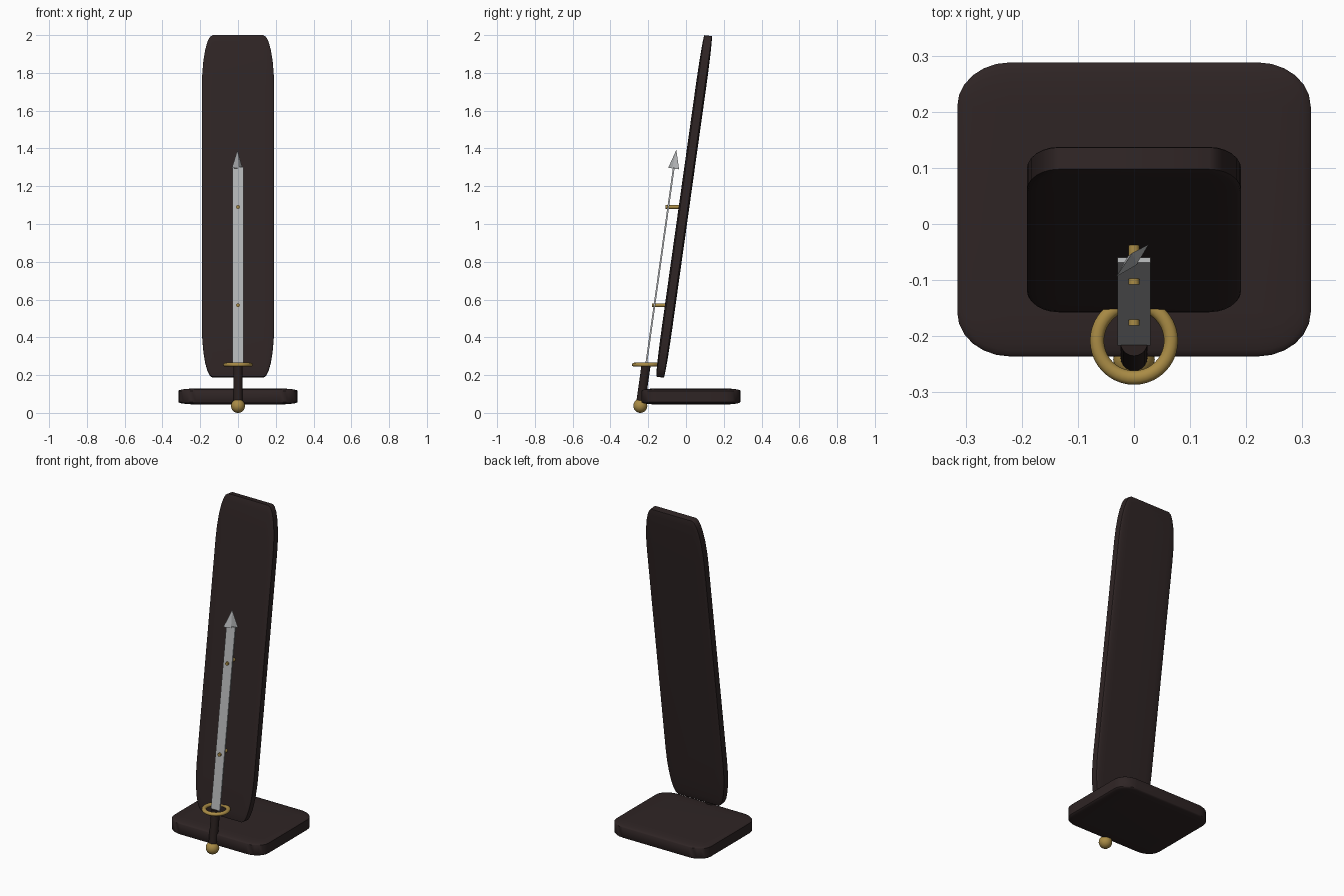
import bpy, bmesh, math
from mathutils import Matrix, Vector

if "Cube" in bpy.data.objects:
    bpy.data.objects.remove(bpy.data.objects["Cube"], do_unlink=True)

TILT = Matrix.Rotation(math.radians(-8), 4, 'X')


def material(name, rgb):
    m = bpy.data.materials.new(name)
    m.use_nodes = True
    m.diffuse_color = (*rgb, 1)
    bsdf = next(n for n in m.node_tree.nodes if n.type == 'BSDF_PRINCIPLED')
    bsdf.inputs["Base Color"].default_value = (*rgb, 1)
    return m


WOOD = material("dark wood", (0.028, 0.018, 0.018))
STEEL = material("steel", (0.47, 0.48, 0.49))
GOLD = material("gold", (0.40, 0.26, 0.06))
GRIP = material("grip leather", (0.022, 0.014, 0.013))


def finish(name, bm, mat, matrix, smooth=True):
    """Turn a bmesh into a placed, coloured object."""
    bm.transform(matrix)
    bmesh.ops.recalc_face_normals(bm, faces=bm.faces)
    mesh = bpy.data.meshes.new(name)
    bm.to_mesh(mesh)
    bm.free()
    mesh.materials.append(mat)
    ob = bpy.data.objects.new(name, mesh)
    bpy.context.collection.objects.link(ob)
    if smooth:
        bpy.ops.object.select_all(action='DESELECT')
        ob.select_set(True)
        bpy.context.view_layer.objects.active = ob
        bpy.ops.object.shade_smooth_by_angle(angle=math.radians(40))
    return ob


def place(loc, rot=Matrix.Identity(4), scale=(1, 1, 1)):
    return Matrix.Translation(loc) @ rot @ Matrix.Diagonal((*scale, 1))


def slab(name, loc, half, rot=Matrix.Identity(4)):
    """Softly rounded board: rounding stretches with its proportions."""
    bm = bmesh.new()
    bmesh.ops.create_cube(bm, size=2)
    bmesh.ops.bevel(bm, geom=bm.edges[:], offset=0.3, segments=6,
                    profile=0.5, affect='EDGES')
    finish(name, bm, WOOD, place(loc, rot, half))


def rod(name, loc, radius, length, mat, rot, sides=20):
    bm = bmesh.new()
    bmesh.ops.create_cone(bm, cap_ends=True, segments=sides, radius1=radius,
                          radius2=radius, depth=length)
    finish(name, bm, mat, place(loc, rot))


def axis_point(z):
    """Point on the sword's leaning axis at height z."""
    return Vector((0, -0.242 + (z - 0.036) * math.tan(math.radians(8)), z))


# Stand
slab("base", (0, 0.026, 0.087), (0.315, 0.262, 0.042))
slab("backboard", (0, -0.01, 1.093), (0.191, 0.028, 0.913), TILT)

# Pommel and grip
bm = bmesh.new()
bmesh.ops.create_uvsphere(bm, u_segments=24, v_segments=16, radius=0.037)
finish("pommel", bm, GOLD, place(axis_point(0.037)))
rod("grip", axis_point(0.15), 0.024, 0.21, GRIP, TILT)

# Ring guard, swept from a small circle
bm = bmesh.new()
tube = bmesh.ops.create_circle(bm, segments=12, radius=0.0125)
turn = Matrix.Translation((0.066, 0, 0)) @ Matrix.Rotation(math.pi / 2, 4, 'X')
bmesh.ops.transform(bm, matrix=turn, verts=tube["verts"])
bmesh.ops.spin(bm, geom=bm.verts[:] + bm.edges[:], axis=(0, 0, 1),
               cent=(0, 0, 0), angle=math.tau, steps=40)
bmesh.ops.remove_doubles(bm, verts=bm.verts, dist=0.0005)
finish("ring_guard", bm, GOLD, place((0, -0.208, 0.255), scale=(1, 1, 0.85)))

# Blade and its flattened, twisted four-sided point
bm = bmesh.new()
bmesh.ops.create_cube(bm, size=1)
finish("blade", bm, STEEL,
       place(axis_point(0.775), TILT, (0.058, 0.009, 1.06)), smooth=False)
bm = bmesh.new()
bmesh.ops.create_cone(bm, cap_ends=True, segments=4, radius1=1, radius2=0, depth=1)
widest = max(bm.verts, key=lambda v: v.co.xy.length).co
bm.transform(Matrix.Rotation(-math.atan2(widest.y, widest.x), 4, 'Z'))
twist = TILT @ Matrix.Rotation(math.radians(45), 4, 'Z')
finish("blade_tip", bm, STEEL,
       place(axis_point(1.343) + Vector((-0.003, 0, 0)), twist, (0.041, 0.011, 0.1)),
       smooth=False)

# Pegs holding the blade to the board
across = Matrix.Rotation(math.pi / 2, 4, 'X')
for label, z in (("lower", 0.57), ("upper", 1.09)):
    rod(label + "_peg", axis_point(z) + Vector((0, 0.022, 0)), 0.01, 0.072,
        GOLD, across, 12)
